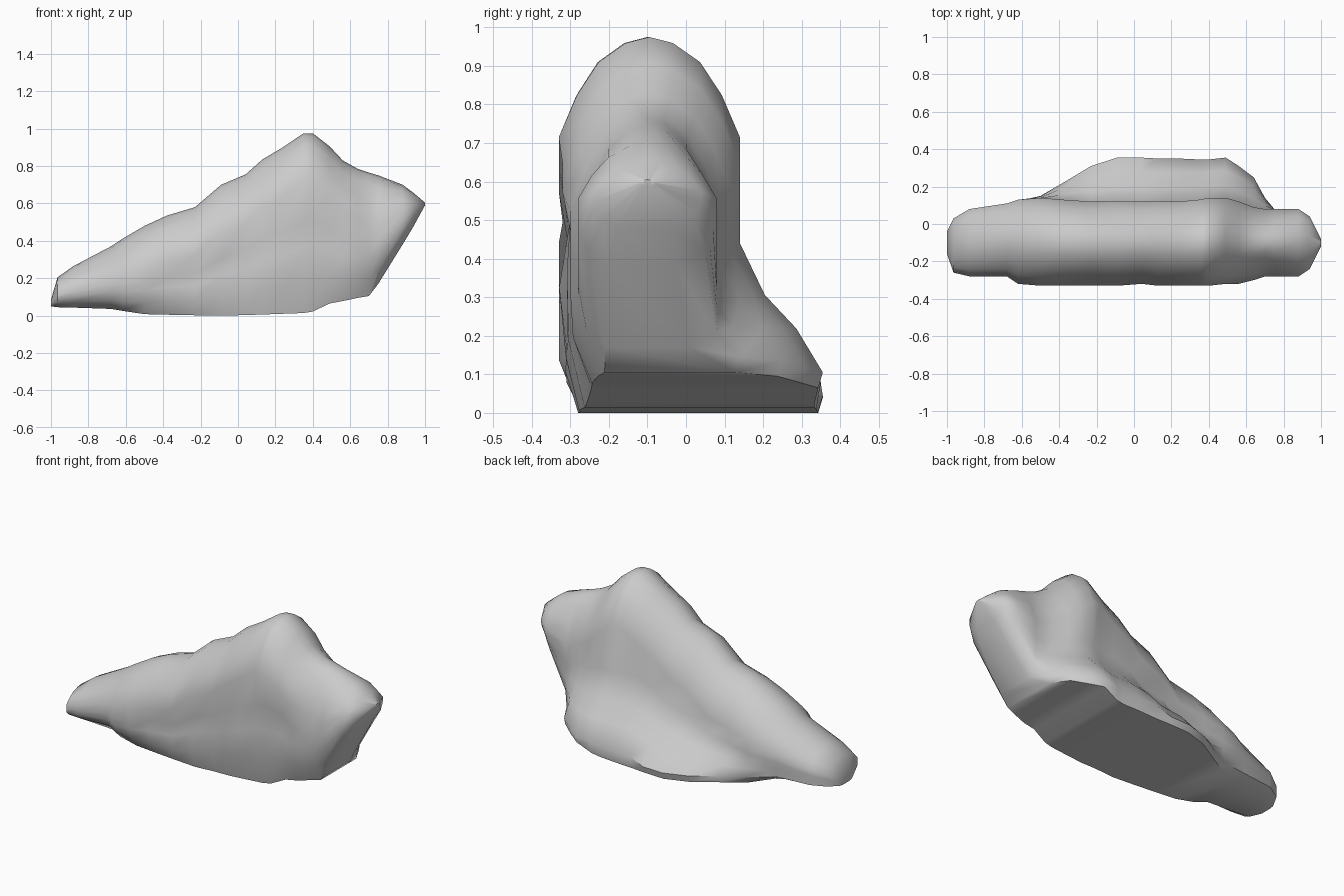
import bpy, bmesh

if "Cube" in bpy.data.objects:
    bpy.data.objects.remove(bpy.data.objects["Cube"])

# Stations along x: x, bottom z, top z, front y, upper back y, skirt back y
STATIONS = [
    (-1.00, .05, .085, -.16, -.04, -.04),
    (-.965, .045, .205, -.26, .03, .03),
    (-.88, .043, .265, -.28, .08, .08),
    (-.68, .036, .37, -.28, .11, .10),
    (-.62, .026, .41, -.32, .13, .12),
    (-.50, .008, .48, -.33, .14, .15),
    (-.38, .005, .535, -.33, .13, .22),
    (-.23, .002, .58, -.33, .12, .31),
    (-.09, 0, .70, -.33, .12, .355),
    (.04, .003, .755, -.32, .12, .355),
    (.13, .006, .835, -.33, .12, .35),
    (.24, .01, .90, -.33, .12, .35),
    (.35, .014, .975, -.33, .13, .345),
    (.40, .022, .975, -.33, .14, .345),
    (.49, .065, .905, -.32, .14, .355),
    (.56, .078, .83, -.32, .12, .31),
    (.64, .095, .785, -.30, .09, .25),
    (.70, .105, .765, -.28, .08, .14),
    (.75, .17, .75, -.28, .08, .08),
    (.88, .38, .70, -.28, .08, .05),
    (.94, .48, .655, -.24, .04, .02),
    (1.00, .59, .605, -.12, -.08, -.08),
]


def section(x, zb, zt, yf, yb, ys):
    """Closed outline: rounded ridge, hollowed front, concave rear slope to a foot."""
    h, w = zt - zb, yb - yf
    c = yf + w * .5
    drop = min(.26, .45 * h)
    shoulder = zt - drop
    sh = shoulder - zb
    rnd = .10 + .13 * min(1, abs(x))  # underside rounding grows to the ends
    hollow = .03 if -.4 < x < .6 else 0
    bulge = .03 * max(0, 1 - abs(x - .2) / .12)
    foot = zb + min(.04 if x < .1 or x > .45 else .07, .25 * sh)
    mid = foot + (shoulder - foot) * .65
    if mid > .44 and x < .72:
        mid = .44
    span = mid - foot
    front = [
        (yf + w * rnd, zb),
        (yf + w * rnd * .35, zb + .24 * sh),
        (yf + hollow * .7 - bulge, zb + .5 * sh),
        (yf + hollow, zb + .7 * sh),
        (yf, shoulder),
    ]
    arc = [(.40, .58), (.28, .25), (.13, .06), (0, 0)]
    ridge = [(c - w * a, zt - drop * d) for a, d in arc]
    ridge += [(c + w * a, zt - drop * d) for a, d in reversed(arc[:3])]
    rear = [
        (yb, shoulder),
        (yb, mid),
        (yb + (ys - yb) * .30, foot + span * .60),
        (yb + (ys - yb) * .68, foot + span * .34),
        (ys, foot),
        (ys - (.012 if ys > .12 else w * rnd), zb),
    ]
    return [(x, y, z) for y, z in front + ridge + rear]


# Rock body lofted through the stations
bm = bmesh.new()
rings = [[bm.verts.new(p) for p in section(*s)] for s in STATIONS]
for a, b in zip(rings, rings[1:]):
    n = len(a)
    for i in range(n):
        j = (i + 1) % n
        bm.faces.new((a[i], a[j], b[j], b[i]))
bm.faces.new(rings[0])
bm.faces.new(rings[-1])
bmesh.ops.triangulate(bm, faces=[f for f in bm.faces if len(f.verts) > 4])
bmesh.ops.recalc_face_normals(bm, faces=bm.faces)

mesh = bpy.data.meshes.new("rock")
bm.to_mesh(mesh)
bm.free()
rock = bpy.data.objects.new("rock", mesh)
bpy.context.collection.objects.link(rock)

# Soft shading with crisp base edges
bpy.context.view_layer.objects.active = rock
rock.select_set(True)
bpy.ops.object.shade_smooth_by_angle(angle=0.8)
